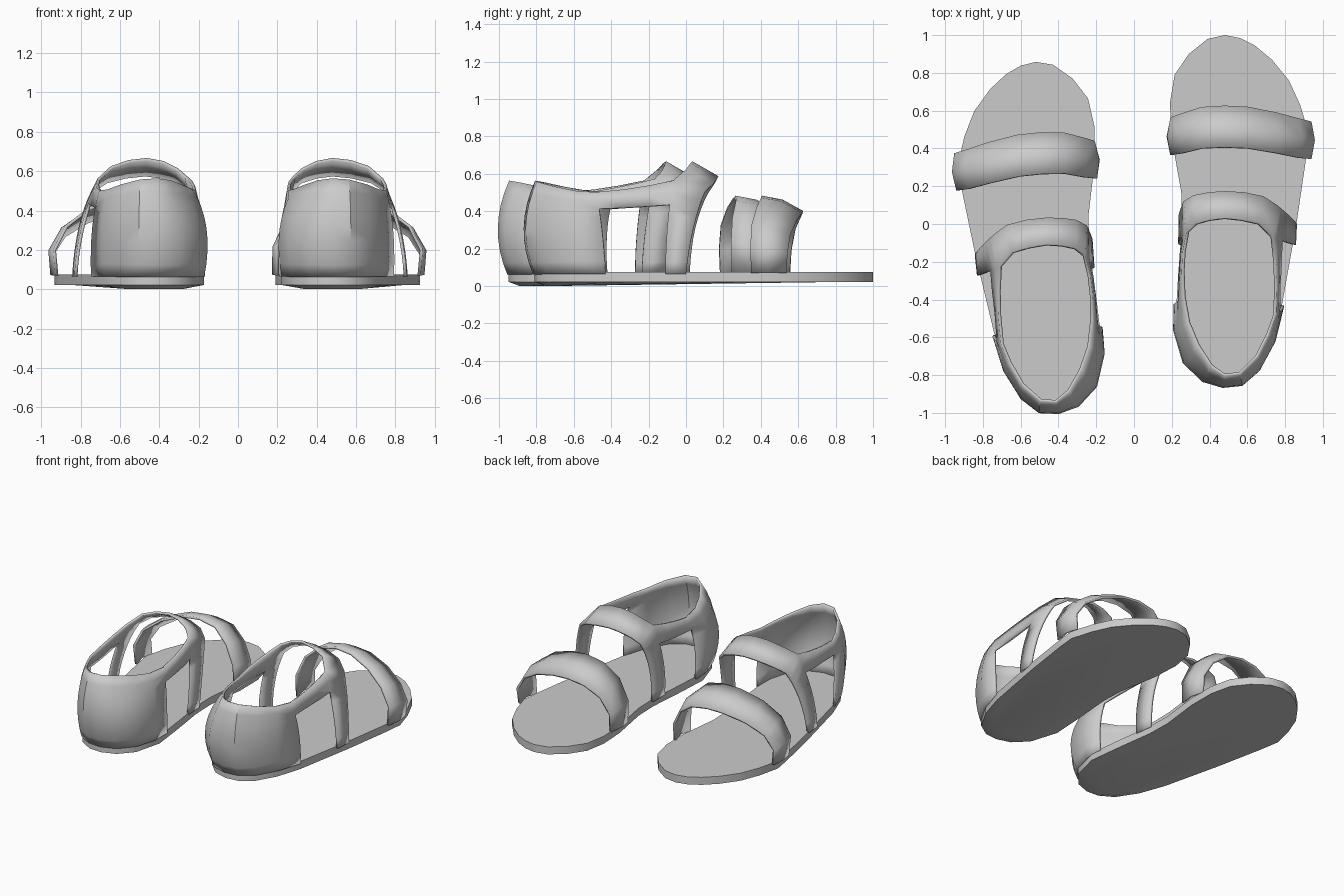
import bpy, bmesh, math
from mathutils import Matrix, Vector

default_cube = bpy.data.objects.get("Cube")
if default_cube:
    bpy.data.objects.remove(default_cube, do_unlink=True)

# One plain grey for the whole pair
grey = bpy.data.materials.new("plain_grey")
grey.use_nodes = True
colour = (0.6, 0.6, 0.6, 1)
grey.diffuse_color = colour
grey.node_tree.nodes["Principled BSDF"].inputs["Base Color"].default_value = colour

SOLE_TOP = 0.075

# The right shoe is the left one mirrored, turned slightly and set further forward
mirrored = (Matrix.Translation((-0.46, -0.07, 0)) @ Matrix.Rotation(math.radians(3.4), 4, "Z")
            @ Matrix.Scale(-1, 4, (1, 0, 0)) @ Matrix.Translation((-0.475, -0.07, 0)))
SHOES = {"left": Matrix.Identity(4), "right": mirrored}


def finish(bm, name, thickness=0, angle=35):
    """Turn a left-shoe mesh into a matching pair of objects."""
    bmesh.ops.remove_doubles(bm, verts=bm.verts, dist=0.001)
    bmesh.ops.recalc_face_normals(bm, faces=bm.faces)
    for side, matrix in SHOES.items():
        copy = bm.copy()
        copy.transform(matrix)
        if matrix.determinant() < 0:
            bmesh.ops.reverse_faces(copy, faces=copy.faces)
        mesh = bpy.data.meshes.new(side + "_" + name)
        copy.to_mesh(mesh)
        copy.free()
        mesh.materials.append(grey)
        obj = bpy.data.objects.new(side + "_" + name, mesh)
        bpy.context.collection.objects.link(obj)
        if thickness:
            solid = obj.modifiers.new("thickness", "SOLIDIFY")
            solid.thickness = thickness
            solid.offset = 0
        bpy.ops.object.select_all(action="DESELECT")
        obj.select_set(True)
        bpy.context.view_layer.objects.active = obj
        bpy.ops.object.shade_smooth_by_angle(angle=math.radians(angle))
    bm.free()


def add_grid(bm, rows, skip=lambda row, column: False):
    """Skin a list of equal point rows with quads, leaving out skipped cells."""
    verts = [[bm.verts.new(point) for point in row] for row in rows]
    for r in range(len(rows) - 1):
        for c in range(len(rows[r]) - 1):
            if not skip(r, c):
                bm.faces.new((verts[r][c], verts[r][c + 1], verts[r + 1][c + 1], verts[r + 1][c]))


def arc_through(start, middle, end, t):
    """Point on the parabola through three points."""
    return (start * (1 - t) * (1 - 2 * t) + middle * 4 * t * (1 - t) + end * t * (2 * t - 1))


# Sole: flat outline, thickened, with a slightly lowered heel underneath
outline = [(.48, 1), (.56, .985), (.64, .945), (.73, .87), (.82, .76), (.88, .63), (.925, .48),
           (.91, .34), (.86, 0), (.785, -.42), (.73, -.6), (.65, -.74), (.56, -.8), (.47, -.81),
           (.37, -.78), (.28, -.69), (.22, -.5), (.235, -.25), (.255, 0), (.25, .17), (.2, .45),
           (.19, .64), (.215, .79), (.29, .9), (.39, .98)]
bm = bmesh.new()
base = bm.faces.new([bm.verts.new((x, y, 0.022)) for x, y in outline])
extruded = bmesh.ops.extrude_face_region(bm, geom=[base], use_keep_orig=True)
for item in extruded["geom"]:
    if isinstance(item, bmesh.types.BMVert):
        item.co.z = SOLE_TOP
bmesh.ops.inset_individual(bm, faces=[base], thickness=0.06)
for vert in base.verts:
    if vert.co.y < -0.3:
        vert.co.z = 0.022 * max(0, (vert.co.y + 0.7) / 0.4)
finish(bm, "sole")

# Heel wrap: columns from the outer side, round the heel, to the inner side
# each column holds its foot, its bulge and its rim
columns = [
    ((.855, 0), (.82, .04), (.75, .1, .5)),
    ((.85, -.11), (.815, -.1), (.73, -.07, .56)),
    ((.83, -.2), (.8, -.2), (.745, -.2, .535)),
    ((.81, -.32), (.785, -.32), (.75, -.33, .515)),
    ((.785, -.43), (.78, -.45), (.745, -.48, .5)),
    ((.73, -.6), (.74, -.62), (.71, -.58, .505)),
    ((.65, -.74), (.66, -.77), (.65, -.7, .53)),
    ((.56, -.8), (.57, -.85), (.56, -.79, .555)),
    ((.47, -.81), (.47, -.86), (.48, -.8, .56)),
    ((.37, -.78), (.37, -.83), (.41, -.75, .55)),
    ((.28, -.69), (.27, -.73), (.34, -.64, .525)),
    ((.23, -.55), (.22, -.56), (.29, -.52, .505)),
    ((.22, -.42), (.225, -.42), (.265, -.38, .5)),
    ((.235, -.3), (.235, -.28), (.26, -.25, .525)),
    ((.245, -.2), (.24, -.18), (.265, -.15, .545)),
    ((.25, -.11), (.245, -.09), (.285, -.04, .57)),
    ((.25, .02), (.245, .05), (.27, .12, .5))]
STEPS = 8
WINDOW_TOP = 6
wall = []
for foot, bulge, rim in columns:
    ends = Vector((*foot, SOLE_TOP - 0.01)), Vector((*bulge, 0.31)), Vector(rim)
    wall.append([arc_through(*ends, step / STEPS) for step in range(STEPS + 1)])
window_columns = (1, 2, 3, 12, 13, 14)
bm = bmesh.new()
add_grid(bm, wall, lambda column, step: column in window_columns and step < WINDOW_TOP)

# Ankle strap: carries the two front columns over the instep
rear_edge = [(.66, 0, .62), (.57, .02, .65), (.48, .03, .66), (.4, .02, .645), (.33, 0, .61)]
front_edge = [(.68, .145, .545), (.58, .165, .57), (.48, .17, .58), (.4, .165, .57), (.32, .15, .545)]
rear = [wall[1][-1], *map(Vector, rear_edge), wall[-2][-1]]
front = [wall[0][-1], *map(Vector, front_edge), wall[-1][-1]]
add_grid(bm, [rear, front])
finish(bm, "heel_wrap_and_ankle_strap", 0.016)

# Toe strap: an arch whose front edge lies lower than its rear edge
arch = [(.92, .35, .07), (.932, .345, .2), (.87, .35, .32), (.75, .375, .41), (.6, .4, .465),
        (.48, .405, .475), (.36, .4, .45), (.26, .375, .36), (.2, .365, .22), (.2, .37, .07)]
centre = Vector((0.55, 0.45, 0))
rear, middle, front = [], [], []
for point in map(Vector, arch):
    lowered = Vector((point.x, point.y + 0.18 + 0.08 * point.z, 0.07 + (point.z - 0.07) * 0.8))
    half = (point + lowered) / 2
    outward = (half - centre) * Vector((1, 0, 1)).length
    outward.y = 0
    rear.append(point)
    middle.append(half + outward.normalized() * 0.02)
    front.append(lowered)
bm = bmesh.new()
add_grid(bm, [rear, middle, front])
finish(bm, "toe_strap", 0.016)
